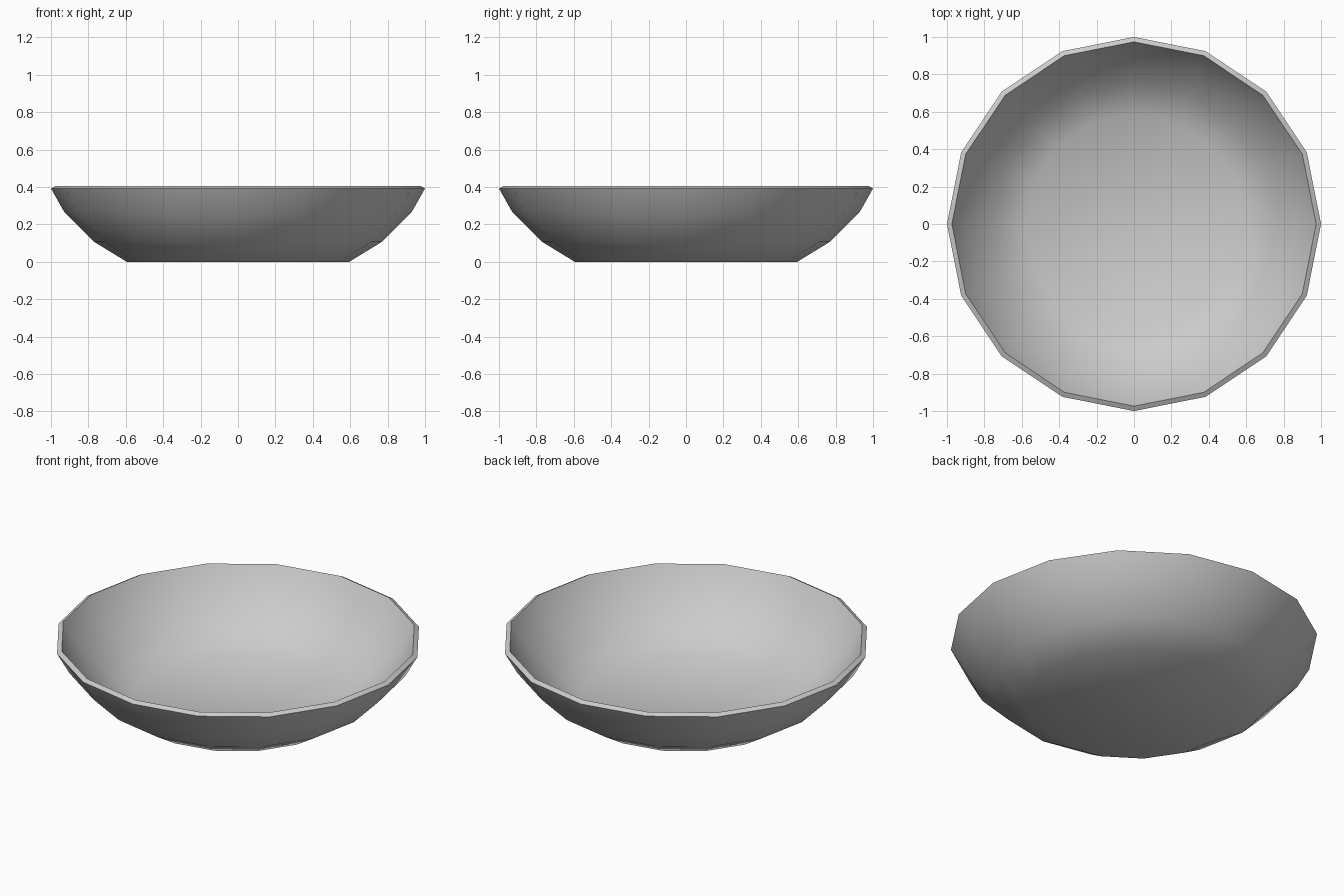
import bpy, bmesh, math

if "Cube" in bpy.data.objects:
    bpy.data.objects.remove(bpy.data.objects["Cube"])

SIDES = 16
# (radius, height): outer wall from the foot up, over the rim, down the inside
profile = [(0.595, 0.0), (0.77, 0.107), (0.93, 0.268), (1.0, 0.392),
           (0.974, 0.406), (0.906, 0.287), (0.751, 0.132), (0.586, 0.03)]

bm = bmesh.new()
rings = []
for r, z in profile:
    rings.append([bm.verts.new((r * math.cos(2 * math.pi * i / SIDES),
                                r * math.sin(2 * math.pi * i / SIDES), z))
                  for i in range(SIDES)])

# wall and rim
for a, b in zip(rings, rings[1:]):
    for i in range(SIDES):
        j = (i + 1) % SIDES
        bm.faces.new((a[i], a[j], b[j], b[i]))

# flat base, underside and inside
bm.faces.new(rings[0][::-1])
bm.faces.new(rings[-1])
bmesh.ops.recalc_face_normals(bm, faces=bm.faces)

mesh = bpy.data.meshes.new("bowl")
bm.to_mesh(mesh)
bm.free()
bowl = bpy.data.objects.new("bowl", mesh)
bpy.context.collection.objects.link(bowl)

# smooth walls, crisp rim
bpy.context.view_layer.objects.active = bowl
bowl.select_set(True)
bpy.ops.object.shade_smooth_by_angle(angle=math.radians(45))
